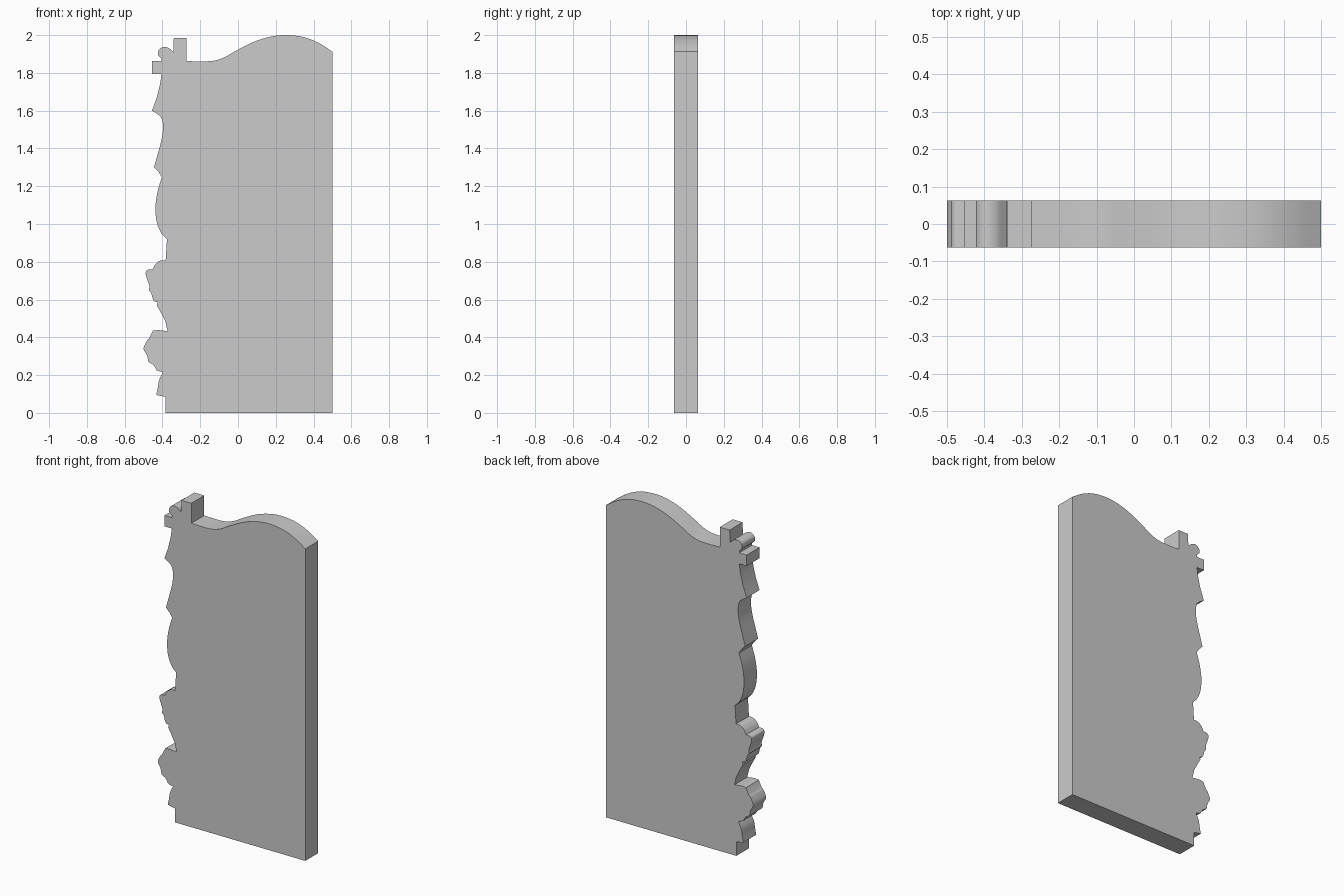
import bpy, bmesh, math
from mathutils import Vector

HALF_T = 0.0625


def smooth_run(pts, steps=6):
    """Catmull-Rom through the points of one run; run ends stay sharp."""
    if len(pts) < 3:
        return pts[:]
    p = [Vector(q) for q in pts]
    p = [2 * p[0] - p[1]] + p + [2 * p[-1] - p[-2]]
    out = []
    for i in range(1, len(p) - 2):
        a, b, c, d = p[i - 1:i + 3]
        for s in range(steps):
            t = s / steps
            out.append(0.5 * (2 * b + (c - a) * t + (2 * a - 5 * b + 4 * c - d) * t * t
                              + (3 * b - a - 3 * c + d) * t ** 3))
    return out + [p[-2]]


# Outline, clockwise from bottom left: runs meet at sharp corners
runs = [
    [(0.5, 0), (-0.385, 0)],
    [(-0.385, 0.085), (-0.433, 0.095)],
    # lower ragged leaf
    [(-0.425, 0.13), (-0.417, 0.175), (-0.398, 0.215)],
    [(-0.43, 0.225), (-0.448, 0.255)],
    [(-0.475, 0.27), (-0.482, 0.305), (-0.5, 0.34), (-0.483, 0.38), (-0.47, 0.395)],
    [(-0.45, 0.435), (-0.42, 0.438), (-0.372, 0.432)],
    # upper ragged leaf
    [(-0.385, 0.485), (-0.405, 0.525), (-0.43, 0.57)],
    [(-0.425, 0.585), (-0.447, 0.595), (-0.46, 0.635)],
    [(-0.472, 0.65), (-0.47, 0.675), (-0.488, 0.73), (-0.482, 0.755), (-0.452, 0.76)],
    [(-0.44, 0.785), (-0.415, 0.805), (-0.383, 0.808)],
    # carved waves up the side
    [(-0.376, 0.92), (-0.405, 0.95), (-0.43, 1.01), (-0.437, 1.09),
     (-0.425, 1.175), (-0.403, 1.248)],
    [(-0.42, 1.275), (-0.445, 1.3)],
    [(-0.428, 1.36), (-0.405, 1.445), (-0.397, 1.51), (-0.408, 1.565), (-0.455, 1.6)],
    [(-0.43, 1.67), (-0.413, 1.74), (-0.405, 1.795)],
    # stub, knob and post at the corner
    [(-0.455, 1.795), (-0.455, 1.862)],
    [(-0.405, 1.862), (-0.405, 1.876)],
    [(-0.423, 1.892), (-0.42, 1.92), (-0.397, 1.937), (-0.368, 1.932), (-0.342, 1.91)],
    [(-0.34, 1.985), (-0.273, 1.985)],
    # sweeping top
    [(-0.273, 1.862), (-0.15, 1.862), (-0.08, 1.879), (0.0, 1.923), (0.09, 1.967),
     (0.18, 1.993), (0.26, 2.0), (0.35, 1.989), (0.43, 1.957), (0.5, 1.912)],
]
outline = [Vector(q) for r in runs for q in smooth_run(r)]

# Slab: outline face extruded through the thickness
bm = bmesh.new()
face = bm.faces.new([bm.verts.new((p.x, -HALF_T, min(p.y, 2.0))) for p in outline])
ext = bmesh.ops.extrude_face_region(bm, geom=[face])
bmesh.ops.translate(bm, vec=(0, 2 * HALF_T, 0),
                    verts=[v for v in ext["geom"] if isinstance(v, bmesh.types.BMVert)])
bmesh.ops.recalc_face_normals(bm, faces=bm.faces[:])
bmesh.ops.triangulate(bm, faces=[f for f in bm.faces if len(f.verts) > 4])
mesh = bpy.data.meshes.new("carved_slab")
bm.to_mesh(mesh)
bm.free()

slab = bpy.data.objects.new("carved_slab", mesh)
bpy.context.collection.objects.link(slab)
grey = bpy.data.materials.new("plain_grey")
grey.diffuse_color = (0.6, 0.6, 0.6, 1)
mesh.materials.append(grey)

bpy.context.view_layer.objects.active = slab
slab.select_set(True)
bpy.ops.object.shade_smooth_by_angle(angle=math.radians(30))
